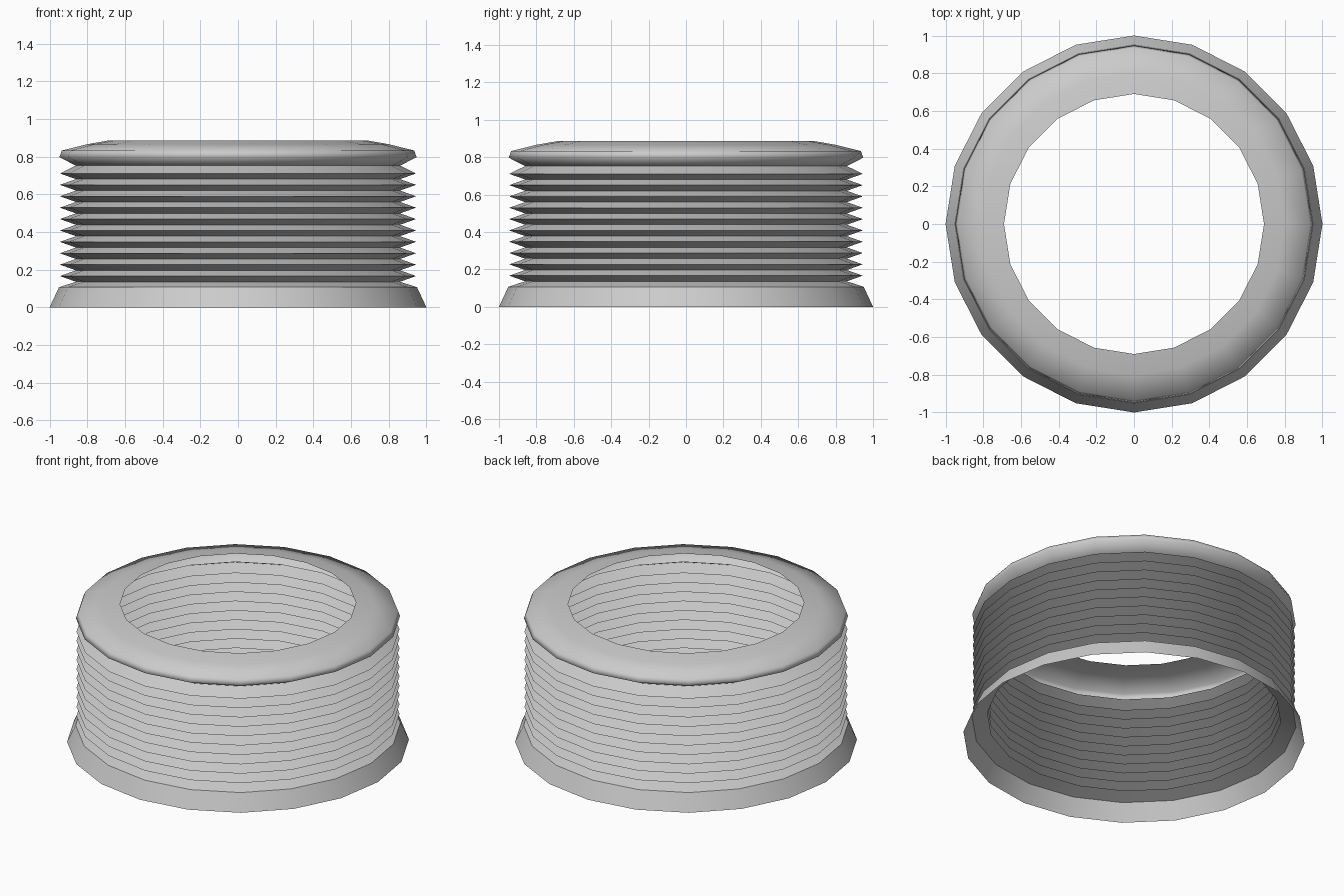
import bpy, bmesh, math

cube = bpy.data.objects.get("Cube")
if cube:
    bpy.data.objects.remove(cube, do_unlink=True)

SIDES = 20

grey = bpy.data.materials.new("light_grey")
grey.use_nodes = True
colour = (0.6, 0.6, 0.6, 1)
grey.diffuse_color = colour
grey.node_tree.nodes["Principled BSDF"].inputs["Base Color"].default_value = colour


def revolve(name, profile, angle):
    """Open shell from (radius, height) points listed bottom to top."""
    bm = bmesh.new()
    rings = []
    for r, z in profile:
        steps = [2 * math.pi * i / SIDES for i in range(SIDES)]
        rings.append([bm.verts.new((r * math.cos(a), r * math.sin(a), z)) for a in steps])
    for low, high in zip(rings, rings[1:]):
        for i in range(SIDES):
            j = (i + 1) % SIDES
            bm.faces.new((low[i], low[j], high[j], high[i]))
    mesh = bpy.data.meshes.new(name)
    bm.to_mesh(mesh)
    bm.free()
    mesh.materials.append(grey)
    obj = bpy.data.objects.new(name, mesh)
    bpy.context.collection.objects.link(obj)
    bpy.ops.object.select_all(action='DESELECT')
    obj.select_set(True)
    bpy.context.view_layer.objects.active = obj
    bpy.ops.object.shade_smooth_by_angle(angle=math.radians(angle))
    return obj


# Flared skirt at the bottom
revolve("base_skirt", [(1.0, 0), (0.95, 0.107)], 40)

# Ten bellows pleats between skirt and collar
PEAK, VALLEY, PITCH = 0.945, 0.86, 0.0605
pleats = [(0.95, 0.107)]
for n in range(10):
    z = 0.136 + n * PITCH
    pleats += [(VALLEY, z), (PEAK, z + PITCH / 2)]
pleats.append((VALLEY, 0.752))
revolve("bellows_pleats", pleats, 40)

# Rounded collar with the round opening
revolve("top_collar", [(VALLEY, 0.752), (0.948, 0.797), (0.935, 0.832),
                       (0.8, 0.866), (0.69, 0.885)], 85)
